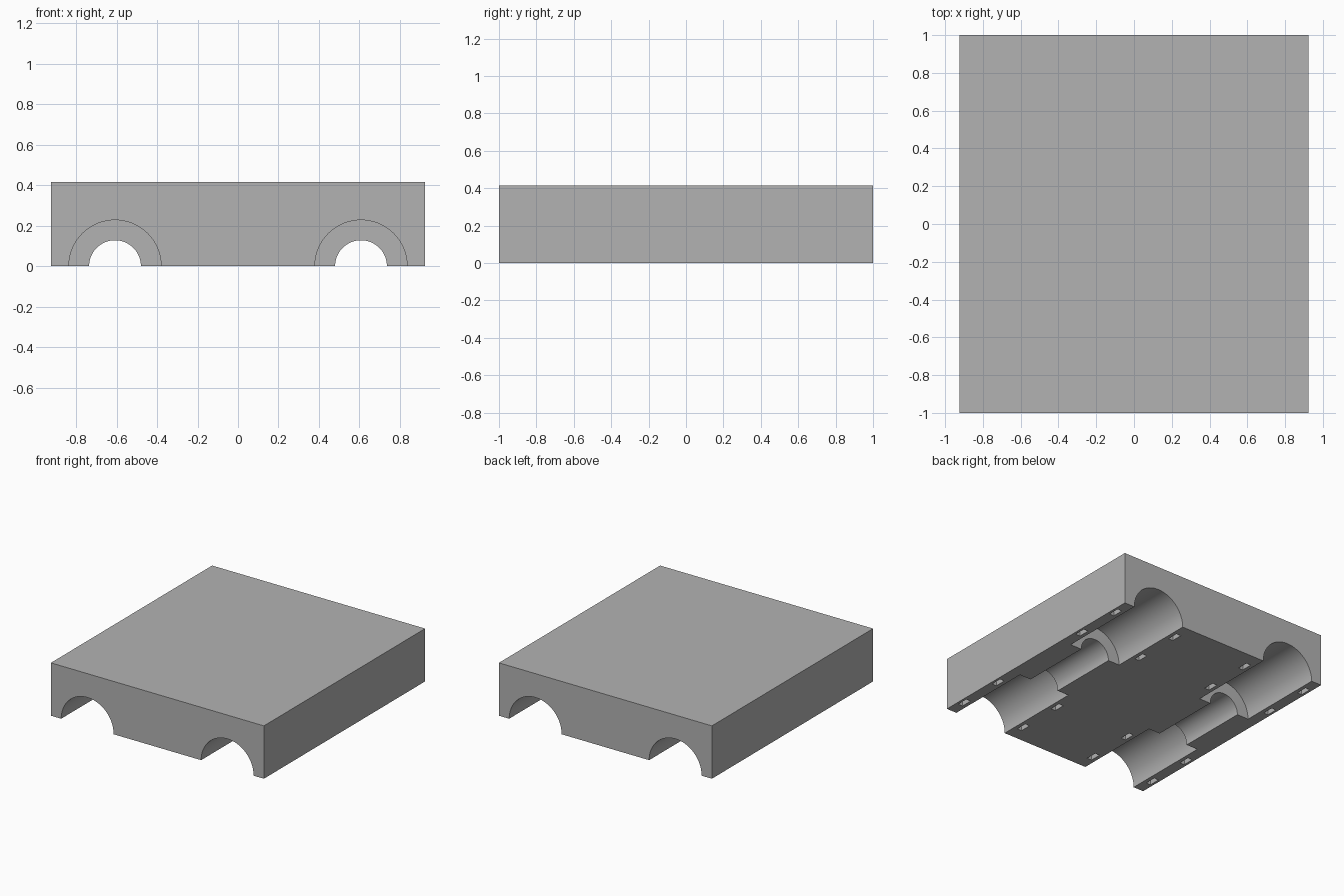
import bpy, bmesh, math
from mathutils import Matrix

if "Cube" in bpy.data.objects:
    bpy.data.objects.remove(bpy.data.objects["Cube"], do_unlink=True)

WIDTH, LENGTH, HEIGHT = 1.85, 2.0, 0.415
GROOVE_X, BIG_R, SMALL_R, NECK_Y = 0.608, 0.228, 0.128, 0.285
SLOT_OFFSET, SLOT_SIZE = 0.278, (0.04, 0.09, 0.2)

grey = bpy.data.materials.new("plain grey")
grey.use_nodes = True
grey.diffuse_color = (0.45, 0.45, 0.45, 1)
grey.node_tree.nodes["Principled BSDF"].inputs["Base Color"].default_value = grey.diffuse_color


def make_object(name, bm):
    bmesh.ops.recalc_face_normals(bm, faces=bm.faces)
    mesh = bpy.data.meshes.new(name)
    bm.to_mesh(mesh)
    bm.free()
    mesh.materials.append(grey)
    obj = bpy.data.objects.new(name, mesh)
    bpy.context.collection.objects.link(obj)
    return obj


def add_box(bm, size, centre):
    place = Matrix.Translation(centre) @ Matrix.Diagonal((*size, 1))
    bmesh.ops.create_cube(bm, size=1, matrix=place)


def add_stepped_shaft(bm, x, profile, sides=64):
    """Lathe a list of (y, radius) steps around a lengthwise axis."""
    rings = []
    for y, r in profile:
        angles = [math.tau * i / sides for i in range(sides)]
        rings.append([bm.verts.new((x + r * math.cos(a), y, r * math.sin(a))) for a in angles])
    for a, b in zip(rings, rings[1:]):
        for i in range(sides):
            j = (i + 1) % sides
            bm.faces.new((a[i], a[j], b[j], b[i]))
    bm.faces.new(rings[0])
    bm.faces.new(rings[-1])


# Solid block
bm = bmesh.new()
add_box(bm, (WIDTH, LENGTH, HEIGHT), (0, 0, HEIGHT / 2))
block = make_object("half_block", bm)

# Cutter: two stepped grooves, each flanked by small slots
bm = bmesh.new()
end = LENGTH / 2 + 0.1
steps = [(-end, BIG_R), (-NECK_Y, BIG_R), (-NECK_Y, SMALL_R),
         (NECK_Y, SMALL_R), (NECK_Y, BIG_R), (end, BIG_R)]
for side in (-1, 1):
    add_stepped_shaft(bm, side * GROOVE_X, steps)
    for flank in (-1, 1):
        for y in (-0.85, -0.47, 0.47, 0.85):
            add_box(bm, SLOT_SIZE, (side * GROOVE_X + flank * SLOT_OFFSET, y, 0))
cutter = make_object("groove_cutter", bm)
cutter.hide_render = True

# Cut the grooves and slots into the block
cut = block.modifiers.new("grooves", "BOOLEAN")
cut.operation, cut.solver, cut.object = "DIFFERENCE", "EXACT", cutter
bpy.ops.object.select_all(action="DESELECT")
block.select_set(True)
bpy.context.view_layer.objects.active = block
bpy.ops.object.modifier_apply(modifier=cut.name)
bpy.data.objects.remove(cutter, do_unlink=True)
bpy.ops.object.shade_smooth_by_angle(angle=math.radians(30))
